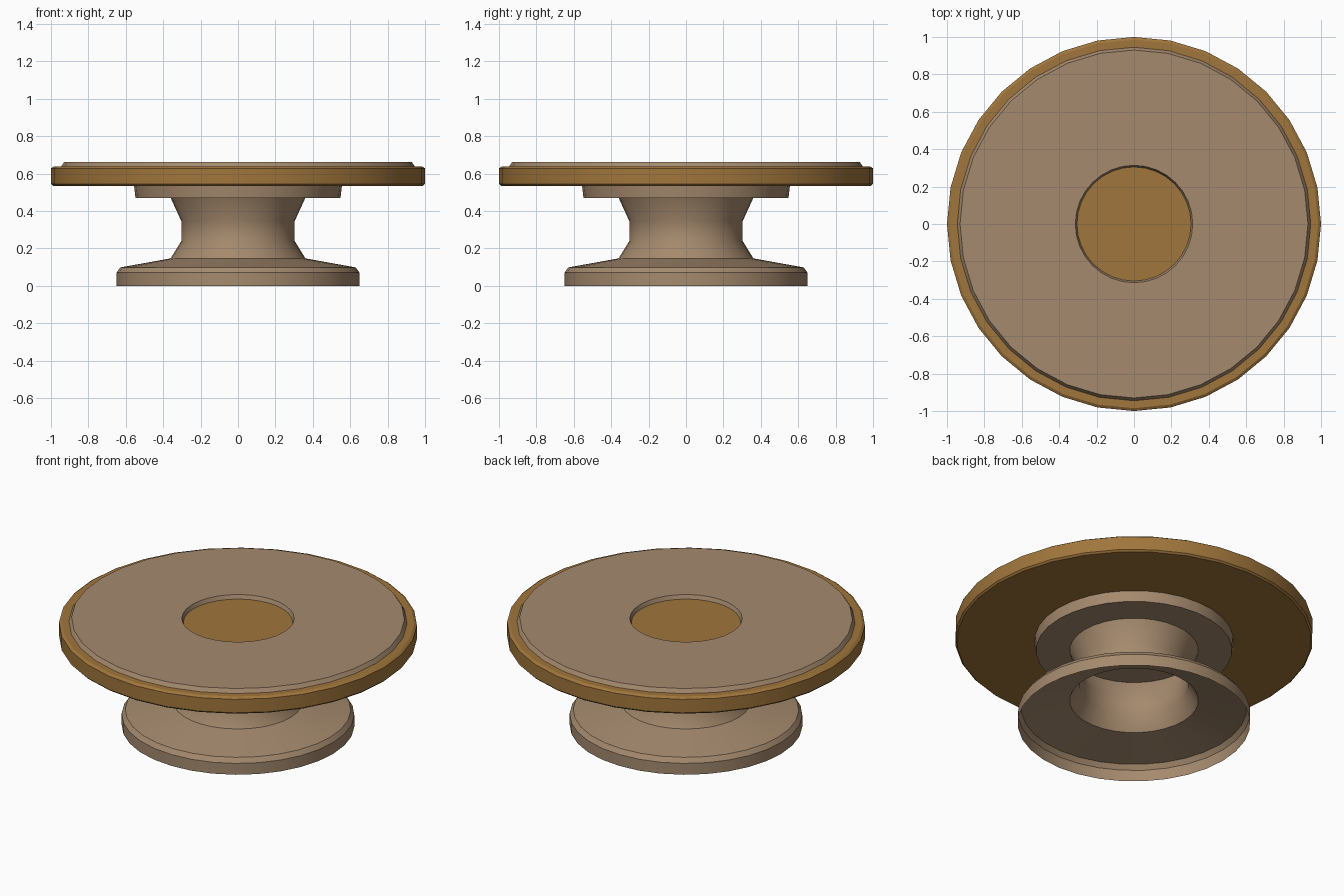
import bpy, bmesh, math

if "Cube" in bpy.data.objects:
    bpy.data.objects.remove(bpy.data.objects["Cube"])

SIDES = 32


def material(name, rgb):
    m = bpy.data.materials.new(name)
    m.diffuse_color = (*rgb, 1)
    m.use_nodes = True
    m.node_tree.nodes["Principled BSDF"].inputs["Base Color"].default_value = m.diffuse_color
    return m


def lathe(name, profile, mat, cap_start=False, cap_end=False):
    """Revolve (radius, z) points about z, with optional flat end caps."""
    bm = bmesh.new()
    rings = []
    for r, z in profile:
        rings.append([bm.verts.new((r * math.cos(2 * math.pi * i / SIDES),
                                    r * math.sin(2 * math.pi * i / SIDES), z))
                      for i in range(SIDES)])
    for a, b in zip(rings, rings[1:]):
        for i in range(SIDES):
            j = (i + 1) % SIDES
            bm.faces.new((a[i], a[j], b[j], b[i]))
    if cap_start:
        bm.faces.new(rings[0][::-1])
    if cap_end:
        bm.faces.new(rings[-1])
    mesh = bpy.data.meshes.new(name)
    bm.to_mesh(mesh)
    bm.free()
    mesh.materials.append(mat)
    ob = bpy.data.objects.new(name, mesh)
    bpy.context.collection.objects.link(ob)
    bpy.ops.object.select_all(action='DESELECT')
    ob.select_set(True)
    bpy.context.view_layer.objects.active = ob
    bpy.ops.object.shade_smooth_by_angle(angle=math.radians(33))
    return ob


stone = material("stone", (0.376, 0.254, 0.156))
wood = material("wood", (0.352, 0.181, 0.045))

# Hollow foot and waisted stem, open underneath
lathe("pedestal", [(0.65, 0), (0.65, 0.07), (0.63, 0.098), (0.36, 0.147),
                   (0.303, 0.24), (0.303, 0.345), (0.36, 0.47)], stone)

# Collar under the top
lathe("collar", [(0.548, 0.47), (0.556, 0.537)], stone, cap_start=True)

# Wooden disc with eased edges
lathe("table_top", [(0.99, 0.535), (1.0, 0.545), (1.0, 0.628), (0.985, 0.638)],
      wood, cap_start=True, cap_end=True)

# Raised ring on the disc, leaving the centre open
lathe("top_inlay", [(0.945, 0.638), (0.93, 0.662), (0.314, 0.662),
                    (0.305, 0.638)], stone)
